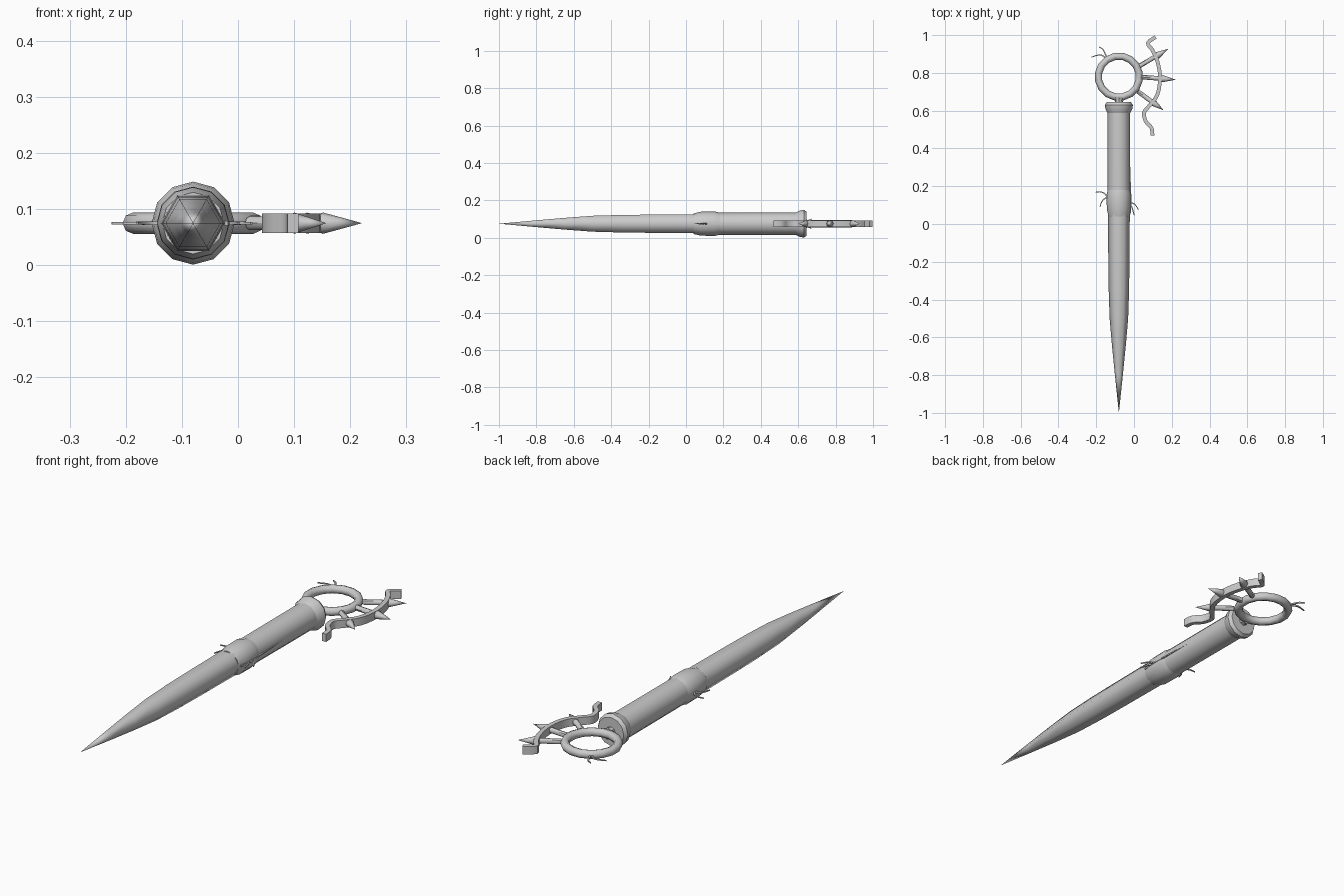
import bpy, bmesh, math
from mathutils import Vector

cube = bpy.data.objects.get("Cube")
if cube:
    bpy.data.objects.remove(cube, do_unlink=True)

AXIS_X, MID_Z = -0.08, 0.075

grey = bpy.data.materials.new("plain_grey")
grey.use_nodes = True
grey.diffuse_color = (0.6, 0.6, 0.6, 1)
grey.node_tree.nodes["Principled BSDF"].inputs["Base Color"].default_value = (0.6, 0.6, 0.6, 1)


def finish(name, bm, angle):
    bmesh.ops.remove_doubles(bm, verts=bm.verts, dist=0.00005)
    bmesh.ops.recalc_face_normals(bm, faces=bm.faces)
    mesh = bpy.data.meshes.new(name)
    bm.to_mesh(mesh)
    bm.free()
    mesh.materials.append(grey)
    obj = bpy.data.objects.new(name, mesh)
    bpy.context.collection.objects.link(obj)
    bpy.ops.object.select_all(action='DESELECT')
    obj.select_set(True)
    bpy.context.view_layer.objects.active = obj
    bpy.ops.object.shade_smooth_by_angle(angle=math.radians(angle))
    return obj


def skin(bm, rings, closed=False):
    """Join consecutive rings of points with quads."""
    rings = [[bm.verts.new(p) for p in ring] for ring in rings]
    n = len(rings[0])
    pairs = list(zip(rings, rings[1:]))
    if closed:
        pairs.append((rings[-1], rings[0]))
    for a, b in pairs:
        for i in range(n):
            j = (i + 1) % n
            bm.faces.new((a[i], a[j], b[j], b[i]))
    return rings


def lathe(name, origin, direction, profile, sides, angle=40):
    """Turn (distance, radius) pairs about a level axis."""
    d = Vector(direction).normalized()
    up = Vector((0, 0, 1))
    side = d.cross(up)
    o = Vector(origin)
    rings = []
    for t, r in profile:
        rings.append([o + d * t + side * r * math.cos(a) + up * r * math.sin(a)
                      for a in (math.tau * i / sides for i in range(sides))])
    bm = bmesh.new()
    skin(bm, rings)
    return finish(name, bm, angle)


def smooth_path(points, steps):
    """Catmull-Rom through the given points."""
    p = [Vector(q) for q in points]
    p = [2 * p[0] - p[1]] + p + [2 * p[-1] - p[-2]]
    out = []
    for a, b, c, d in zip(p, p[1:], p[2:], p[3:]):
        for s in range(steps):
            t = s / steps
            out.append(0.5 * (2 * b + (c - a) * t + (2 * a - 5 * b + 4 * c - d) * t * t
                              + (3 * b - a - 3 * c + d) * t ** 3))
    return out + [p[-2]]


def ribbon(name, points, half_w, half_h, taper=0.0, steps=3):
    """Sweep a rectangular section along a level path."""
    path = smooth_path(points, steps)
    rings = []
    for i, p in enumerate(path):
        tangent = (path[min(i + 1, len(path) - 1)] - path[max(i - 1, 0)]).normalized()
        normal = Vector((-tangent.y, tangent.x))
        k = 1 - taper * i / (len(path) - 1)
        rings.append([(p.x + normal.x * half_w * k * s, p.y + normal.y * half_w * k * s,
                       MID_Z + half_h * k * h)
                      for s, h in ((-1, -1), (1, -1), (1, 1), (-1, 1))])
    bm = bmesh.new()
    rings = skin(bm, rings)
    bm.faces.new(rings[0])
    bm.faces.new(rings[-1])
    return finish(name, bm, 35)


# Shaft: six-sided blade, round grip, flared collar and neck
shaft = (AXIS_X, 0, MID_Z)
lathe("blade", shaft, (0, 1, 0),
      [(-1, 0), (-0.8, 0.021), (-0.65, 0.036), (-0.5, 0.049), (-0.35, 0.054),
       (-0.2, 0.056), (0.08, 0.058), (0.08, 0)], 6, 65)
lathe("middle_band", shaft, (0, 1, 0),
      [(0.04, 0), (0.04, 0.055), (0.08, 0.064), (0.155, 0.065), (0.18, 0.059), (0.18, 0)], 12)
lathe("grip", shaft, (0, 1, 0),
      [(0.15, 0), (0.15, 0.059), (0.6, 0.06), (0.6, 0)], 12)
lathe("collar", shaft, (0, 1, 0),
      [(0.585, 0), (0.585, 0.059), (0.61, 0.071), (0.63, 0.074), (0.645, 0.064), (0.645, 0)], 12)
lathe("neck", shaft, (0, 1, 0),
      [(0.63, 0), (0.63, 0.027), (0.652, 0.02), (0.67, 0.027), (0.67, 0)], 8)

# Ring at the end of the shaft
RING_Y, MAJOR, MINOR = 0.78, 0.109, 0.019
rings = []
for i in range(16):
    a = math.tau * (i + 0.5) / 16
    ring = []
    for j in range(8):
        b = math.tau * j / 8
        r = MAJOR + MINOR * math.cos(b)
        ring.append((AXIS_X + r * math.cos(a), RING_Y + r * math.sin(a),
                     MID_Z + MINOR * math.sin(b)))
    rings.append(ring)
bm = bmesh.new()
skin(bm, rings, closed=True)
finish("end_ring", bm, 50)

# Three pointed rods fanning out from the ring
for label, start, tip in (("back", (0.03, 0.837), (0.183, 0.928)),
                          ("middle", (0.04, 0.778), (0.221, 0.764)),
                          ("front", (0.02, 0.702), (0.157, 0.602))):
    start, tip = Vector(start), Vector(tip)
    length = (tip - start).length
    lathe(label + "_spike", (start.x, start.y, MID_Z), (*(tip - start), 0),
          [(0, 0), (0, 0.012), (length - 0.085, 0.012), (length - 0.07, 0.019),
           (length - 0.04, 0.011), (length, 0)], 8, 45)

# Wavy strip crossing the spikes
ribbon("wavy_strip",
       [(0.114, 0.99), (0.073, 0.957), (0.097, 0.922), (0.124, 0.86), (0.138, 0.775),
        (0.124, 0.685), (0.085, 0.63), (0.053, 0.59), (0.063, 0.542), (0.092, 0.51),
        (0.098, 0.468)], 0.01, 0.0175)

# Thin curling tendrils on the shaft and the ring
tendrils = {
    "ring_tendril_outer": [(-0.14, 0.87), (-0.17, 0.893), (-0.195, 0.893), (-0.225, 0.883)],
    "ring_tendril_inner": [(-0.14, 0.87), (-0.152, 0.9), (-0.165, 0.925), (-0.185, 0.937)],
    "right_tendril_back": [(-0.13, 0.12), (-0.15, 0.155), (-0.175, 0.17), (-0.205, 0.168)],
    "right_tendril_front": [(-0.13, 0.14), (-0.155, 0.135), (-0.172, 0.115), (-0.18, 0.09)],
    "left_tendril_back": [(-0.03, 0.1), (-0.01, 0.11), (0.008, 0.1), (0.024, 0.075)],
    "left_tendril_front": [(-0.03, 0.1), (-0.012, 0.09), (-0.004, 0.065), (0.002, 0.045)],
    "left_seam": [(-0.022, 0.05), (-0.017, 0.12), (-0.021, 0.25), (-0.024, 0.38)],
}
for name, points in tendrils.items():
    ribbon(name, points, 0.004, 0.004, taper=0.5)
